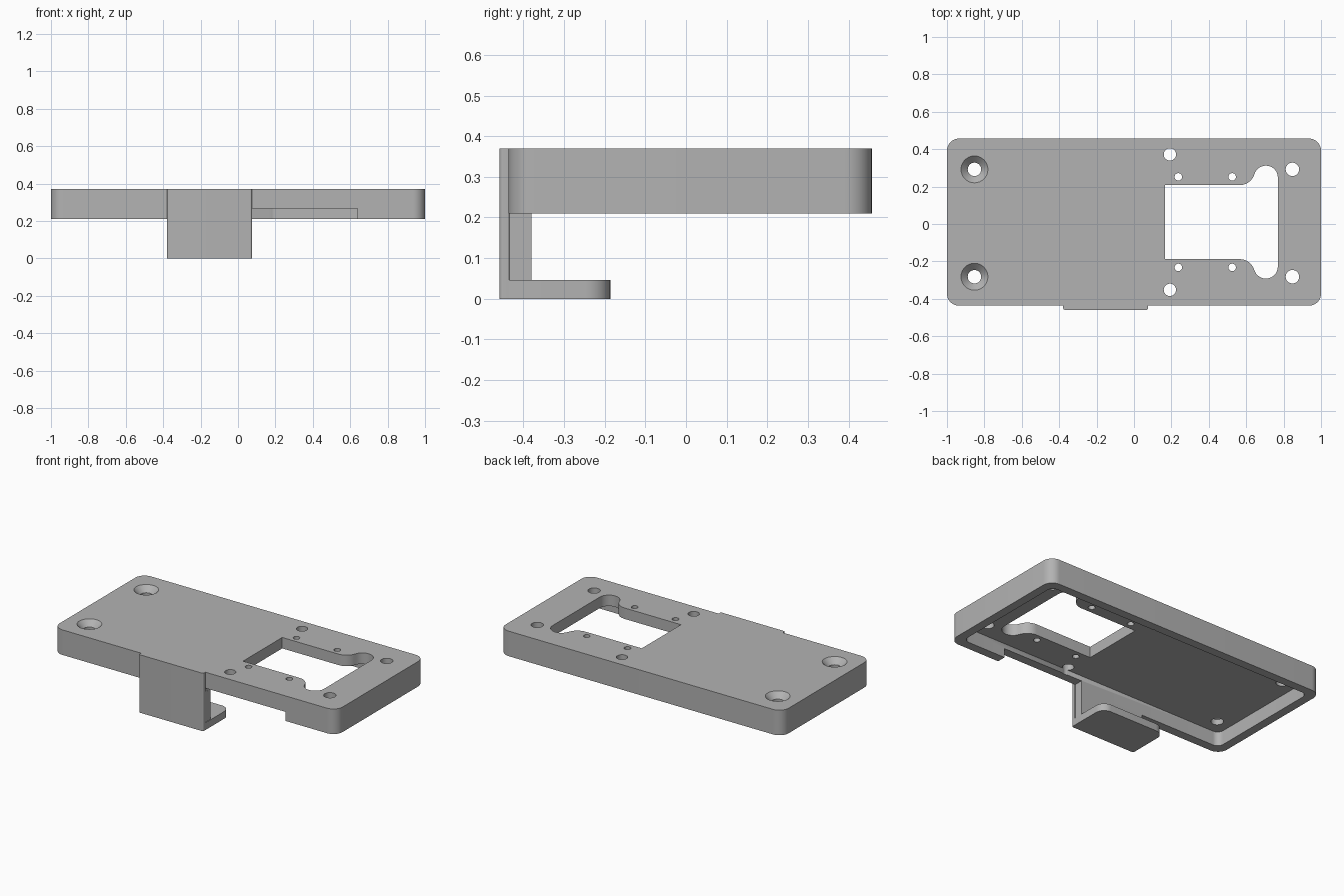
import bpy, bmesh
from math import cos, sin, radians

old = bpy.data.objects.get("Cube")
if old:
    bpy.data.objects.remove(old)

grey = bpy.data.materials.new("plain grey")
grey.use_nodes = True
grey.diffuse_color = (0.45, 0.45, 0.45, 1)
grey.node_tree.nodes["Principled BSDF"].inputs["Base Color"].default_value = (0.45, 0.45, 0.45, 1)

YC = 0.01                      # centre line of the plate
TOP, BOTTOM, FLOOR = 0.37, 0.21, 0.30


def finish(name, bm):
    bmesh.ops.recalc_face_normals(bm, faces=bm.faces)
    mesh = bpy.data.meshes.new(name)
    bm.to_mesh(mesh)
    bm.free()
    mesh.materials.append(grey)
    obj = bpy.data.objects.new(name, mesh)
    bpy.context.collection.objects.link(obj)
    return obj


def prism(name, outline, z0, z1):
    bm = bmesh.new()
    face = bm.faces.new([bm.verts.new((x, y, z0)) for x, y in outline])
    up = bmesh.ops.extrude_face_region(bm, geom=[face])["geom"]
    bmesh.ops.translate(bm, vec=(0, 0, z1 - z0),
                        verts=[v for v in up if isinstance(v, bmesh.types.BMVert)])
    return finish(name, bm)


def arc(cx, cy, r, a0, a1, n=10):
    angles = [radians(a0 + (a1 - a0) * i / n) for i in range(n + 1)]
    return [(cx + r * cos(a), cy + r * sin(a)) for a in angles]


def rounded(x0, x1, y0, y1, front_r, back_r):
    f, b = front_r, back_r
    return (arc(x0 + f, y0 + f, f, 180, 270) + arc(x1 - f, y0 + f, f, 270, 360)
            + arc(x1 - b, y1 - b, b, 0, 90) + arc(x0 + b, y1 - b, b, 90, 180))


def cone(name, x, y, r0, r1, z0, z1):
    bm = bmesh.new()
    bmesh.ops.create_cone(bm, cap_ends=True, segments=32, radius1=r0, radius2=r1, depth=z1 - z0)
    bmesh.ops.translate(bm, vec=(x, y, (z0 + z1) / 2), verts=bm.verts)
    return finish(name, bm)


def cut(target, cutter):
    bpy.context.view_layer.objects.active = target
    mod = target.modifiers.new("cut", "BOOLEAN")
    mod.operation, mod.solver, mod.object = "DIFFERENCE", "EXACT", cutter
    bpy.ops.object.modifier_apply(modifier=mod.name)
    bpy.data.objects.remove(cutter)


# Cover plate, hollowed from below
plate = prism("cover_plate", rounded(-1, 1, -0.437, 0.457, 0.065, 0.065), BOTTOM, TOP)
cut(plate, prism("pocket", rounded(-0.945, 0.945, -0.38, 0.402, 0.04, 0.04), 0.1, FLOOR))

# Slot in the lower front wall
cut(plate, prism("wall_slot", [(0.07, -0.6), (0.64, -0.6), (0.64, -0.37), (0.07, -0.37)], 0.1, 0.268))

# Window with two round lobes, drawn as one half and mirrored
half = [(0.167, 0.198)] + arc(0.565, 0.28, 0.082, -90, -17) + arc(0.705, 0.238, 0.064, 163, 0, 16)
window = [(x, YC + y) for x, y in half] + [(x, YC - y) for x, y in reversed(half)]
cut(plate, prism("window", window, 0.1, 0.5))

# Screw holes, in mirrored pairs
for x, dy, r in [(0.192, 0.362, 0.033), (0.237, 0.242, 0.02), (0.525, 0.242, 0.02),
                 (0.847, 0.287, 0.036), (-0.853, 0.287, 0.036)]:
    for side in (-1, 1):
        y = side * dy + YC - (0.005 if abs(x) > 0.8 else 0)
        cut(plate, cone("hole", x, y, r, r, 0.1, 0.5))
        if x < 0:
            cut(plate, cone("countersink", x, y, 0.036, 0.074, TOP - 0.036, TOP + 0.002))

# Clip: outer plate, inner web and foot
L, R = -0.379, 0.075
clip = prism("clip_plate", rounded(L, R, -0.459, -0.434, 0.01, 0.002), 0, TOP)
web = prism("clip_web", [(L, -0.436), (R - 0.004, -0.436), (R - 0.004, -0.38), (L, -0.38)], 0.02, 0.24)
foot = prism("clip_foot", rounded(L, R, -0.459, -0.186, 0.01, 0.06), 0, 0.046)

for obj in (plate, clip, web, foot):
    bpy.ops.object.select_all(action="DESELECT")
    obj.select_set(True)
    bpy.context.view_layer.objects.active = obj
    bpy.ops.object.shade_smooth_by_angle(angle=radians(30))
